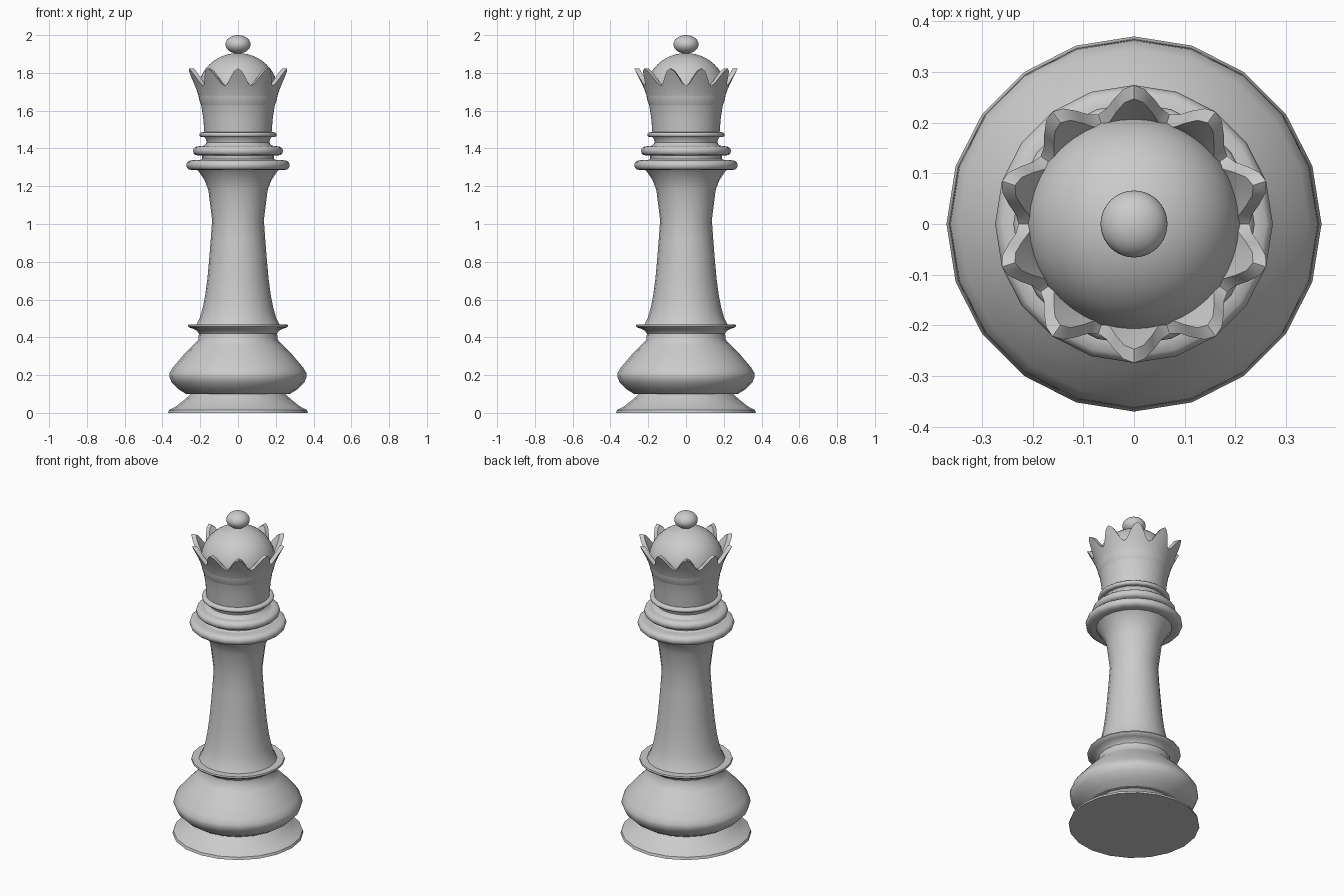
import bpy, bmesh, math

if "Cube" in bpy.data.objects:
    bpy.data.objects.remove(bpy.data.objects["Cube"])


def finish(name, bm, angle=38):
    bmesh.ops.recalc_face_normals(bm, faces=bm.faces)
    mesh = bpy.data.meshes.new(name)
    bm.to_mesh(mesh)
    bm.free()
    mesh.shade_smooth()
    mesh.set_sharp_from_angle(angle=math.radians(angle))
    obj = bpy.data.objects.new(name, mesh)
    bpy.context.collection.objects.link(obj)
    return obj


def revolve(name, rows, sides, cap_bottom=False):
    """rows: list of (r, z) pairs or functions of angle returning (r, z)."""
    bm = bmesh.new()
    rings = []
    for row in rows:
        ring = []
        for i in range(sides):
            a = 2 * math.pi * i / sides
            r, z = row(a) if callable(row) else row
            ring.append(bm.verts.new((r * math.cos(a), r * math.sin(a), z)))
        rings.append(ring)
    for lo, hi in zip(rings, rings[1:]):
        for i in range(sides):
            j = (i + 1) % sides
            bm.faces.new((lo[i], lo[j], hi[j], hi[i]))
    if cap_bottom:
        bm.faces.new(rings[0][::-1])
    return finish(name, bm)


def ellipsoid(name, z, r, h):
    bm = bmesh.new()
    bmesh.ops.create_uvsphere(bm, u_segments=40, v_segments=24, radius=1)
    for v in bm.verts:
        v.co = (v.co.x * r, v.co.y * r, v.co.z * h + z)
    return finish(name, bm)


SIDES = 20

# Flared foot
revolve("foot", [(0.37, 0), (0.365, 0.015), (0.33, 0.033), (0.295, 0.06),
                 (0.268, 0.083), (0.25, 0.10), (0.275, 0.10)], SIDES, True)

# Bulging base with its rim
revolve("base", [(0.275, 0.10), (0.315, 0.125), (0.35, 0.16), (0.364, 0.19),
                 (0.362, 0.212), (0.345, 0.24), (0.29, 0.305), (0.235, 0.36),
                 (0.21, 0.388), (0.207, 0.42), (0.218, 0.436), (0.24, 0.446),
                 (0.26, 0.453), (0.265, 0.46), (0.262, 0.468), (0.21, 0.468)], SIDES)

# Tapered stem
revolve("stem", [(0.222, 0.465), (0.203, 0.50), (0.187, 0.555), (0.174, 0.62),
                 (0.162, 0.71), (0.152, 0.82), (0.144, 0.92), (0.137, 1.02),
                 (0.147, 1.10), (0.157, 1.18), (0.176, 1.23), (0.205, 1.275),
                 (0.22, 1.29)], SIDES)

# Three stacked collars: radius, bottom, top, radius of the neck below and above
for name, r, z0, z1, below, above in (
        ("lower_collar", 0.274, 1.285, 1.338, 0.20, 0.18),
        ("middle_collar", 0.238, 1.362, 1.412, 0.185, 0.17),
        ("upper_collar", 0.205, 1.460, 1.486, 0.165, 0.17)):
    h = z1 - z0
    rows = [(below, z0), (r - 0.7 * h, z0)]
    rows += [(r - 0.5 * h + 0.5 * h * math.cos(t), (z0 + z1) / 2 + 0.5 * h * math.sin(t))
             for t in (math.radians(d) for d in (-60, -30, 0, 30, 60))]
    rows += [(r - 0.7 * h, z1), (above, z1)]
    revolve(name, rows, SIDES)

# Necks between the collars
revolve("lower_neck", [(0.205, 1.335), (0.19, 1.345), (0.192, 1.365)], SIDES)
revolve("upper_neck", [(0.195, 1.41), (0.175, 1.418), (0.166, 1.432),
                       (0.17, 1.45), (0.18, 1.462)], SIDES)

# Scalloped crown: ten points, thin flared wall, open at the top
WALL = [(1.484, 0.178), (1.56, 0.184), (1.63, 0.195), (1.69, 0.212),
        (1.735, 0.229), (1.78, 0.252), (1.825, 0.275)]


def wall_radius(z):
    for (za, ra), (zb, rb) in zip(WALL, WALL[1:]):
        if z <= zb:
            return ra + (rb - ra) * (z - za) / (zb - za)
    return WALL[-1][1]


def crown_row(t, inset):
    def row(a):
        rim = 1.777 - 0.046 * math.cos(10 * a)
        z = 1.65 + (rim - 1.65) * t
        return wall_radius(z) - inset, z
    return row


rows = [(r, z) for z, r in WALL[:3]]
rows += [crown_row(t, 0) for t in (0.2, 0.4, 0.6, 0.8, 1)]
rows += [crown_row(t, 0.027) for t in (1, 0.75, 0.5, 0.25, 0)]
revolve("crown", rows, 80)

# Domed cap and finial ball
ellipsoid("dome", 1.705, 0.211, 0.2)
ellipsoid("finial", 1.951, 0.066, 0.049)
